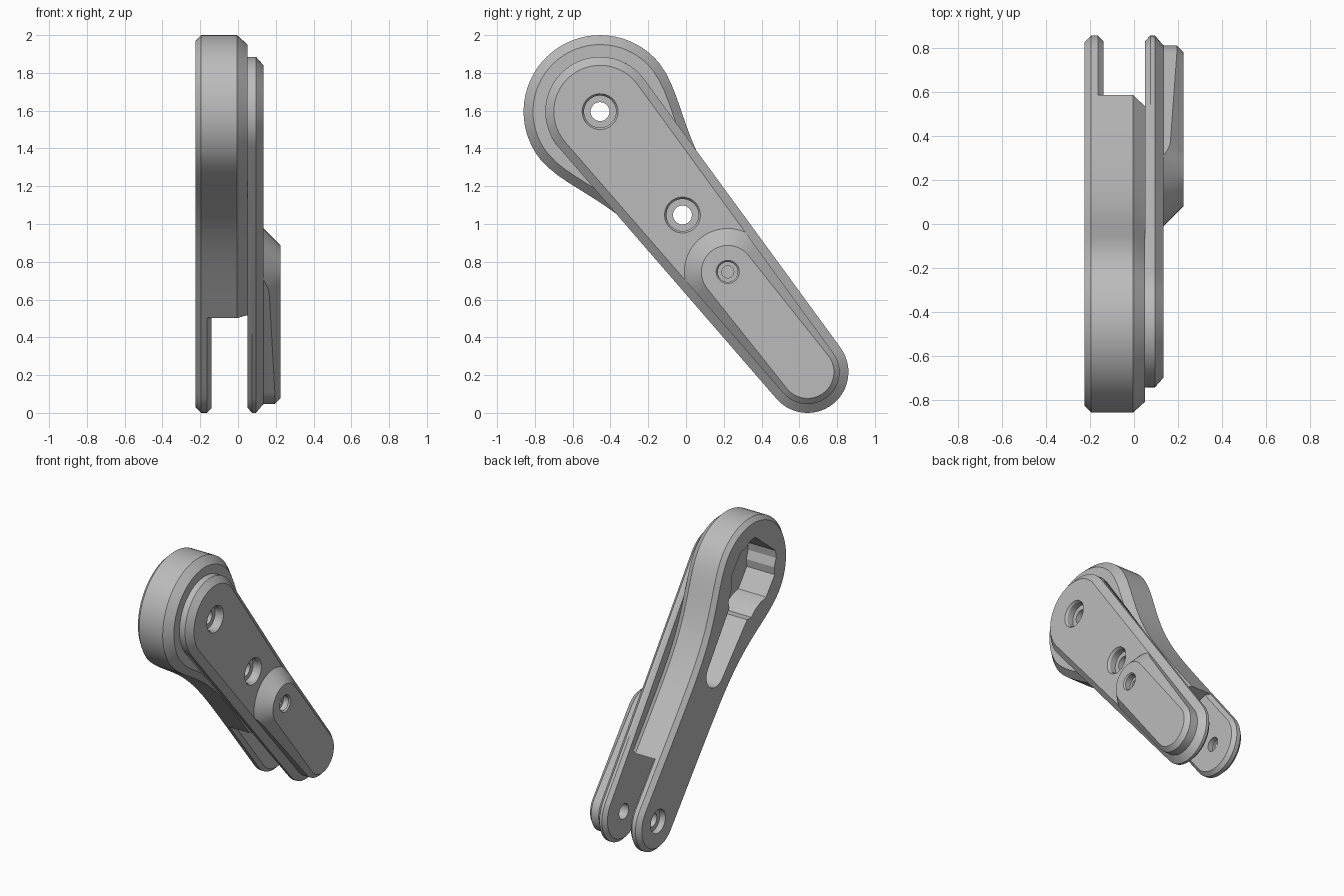
import bpy, bmesh, math
from mathutils import Vector

if "Cube" in bpy.data.objects:
    bpy.data.objects.remove(bpy.data.objects["Cube"], do_unlink=True)

# Arm frame: t runs from the big end to the small end, p runs across
BIG = Vector((-0.455, 1.595))
SMALL = Vector((0.643, 0.217))
LENGTH = (SMALL - BIG).length
ALONG = (SMALL - BIG).normalized()
ACROSS = Vector((-ALONG.y, ALONG.x))
PIVOT_T, SCREW_T, BOSS_T = 0.0, 0.70, 1.085

grey = bpy.data.materials.new("grey_plastic")
grey.use_nodes = True
grey.diffuse_color = (0.5, 0.5, 0.5, 1)
grey.node_tree.nodes["Principled BSDF"].inputs["Base Color"].default_value = (0.5, 0.5, 0.5, 1)


def arc(t, r, a0, a1, n):
    steps = [a0 + (a1 - a0) * i / n for i in range(n + 1)]
    return [(t + r * math.cos(a), r * math.sin(a)) for a in steps]


def circle(t, r):
    return arc(t, r, 0, math.tau, 32)[:-1]


def hull(t0, r0, t1, r1):
    """Outline wrapped around two circles on the arm axis."""
    a = math.acos((r0 - r1) / (t1 - t0))
    return arc(t0, r0, a, math.tau - a, 28) + arc(t1, r1, -a, a, 28)


def waisted(inset):
    """Outline with a big round head flowing into a narrow arm."""
    half = math.pi / 2
    ts = [LENGTH * i / 28 for i in range(1, 28)]
    ws = [0.217 + 0.188 * math.exp(-(t / 0.42) ** 1.8) - inset for t in ts]
    low = [(t, -w) for t, w in zip(ts, ws)]
    high = [(t, w) for t, w in zip(ts, ws)]
    return (arc(0, 0.405 - inset, half, 3 * half, 32) + low
            + arc(LENGTH, 0.217 - inset, -half, half, 24) + high[::-1])


def loft(name, rings):
    """Closed solid through (x, outline) rings."""
    bm = bmesh.new()
    loops = []
    for x, outline in rings:
        loop = []
        for t, p in outline:
            yz = BIG + ALONG * t + ACROSS * p
            loop.append(bm.verts.new((x, yz.x, yz.y)))
        loops.append(loop)
    for a, b in zip(loops, loops[1:]):
        for i in range(len(a)):
            j = (i + 1) % len(a)
            bm.faces.new((a[i], a[j], b[j], b[i]))
    bm.faces.new(loops[0][::-1])
    bm.faces.new(loops[-1])
    bmesh.ops.recalc_face_normals(bm, faces=bm.faces)
    mesh = bpy.data.meshes.new(name)
    bm.to_mesh(mesh)
    bm.free()
    mesh.materials.append(grey)
    obj = bpy.data.objects.new(name, mesh)
    bpy.context.collection.objects.link(obj)
    return obj


def bore(t, steps):
    return loft("bore_cutter", [(x, circle(t, r)) for x, r in steps])


def carve(obj, cutter, operation="DIFFERENCE"):
    bpy.context.view_layer.objects.active = obj
    mod = obj.modifiers.new("carve", "BOOLEAN")
    mod.operation, mod.object, mod.solver = operation, cutter, "EXACT"
    bpy.ops.object.modifier_apply(modifier=mod.name)
    bpy.data.objects.remove(cutter, do_unlink=True)


def slot_block():
    """Everything past the slanted floor of the fork slot."""
    a, b = Vector((0.166, 0.51)), Vector((0.56, 0.625))
    d = (b - a) * 2
    down = Vector((0, -1.5))
    corners = [a - d, b + d, b + d + down, a - d + down]
    local = [((c - BIG).dot(ALONG), (c - BIG).dot(ACROSS)) for c in corners]
    return loft("slot_cutter", [(-0.5, local), (0.5, local)])


# Main body with chamfered rims
body = loft("main_body", [(-0.225, waisted(0.03)), (-0.195, waisted(0)),
                          (-0.005, waisted(0)), (0.05, waisted(0.05))])
carve(body, slot_block())

# Horn-shaped pocket in the body's flat side
side = [(-0.22, 0.15), (-0.18, 0.19), (-0.12, 0.21), (-0.08, 0.25), (0.08, 0.25),
        (0.13, 0.21), (0.19, 0.18), (0.25, 0.17), (0.28, 0.13)]
pocket = ([(t, -p) for t, p in side] + arc(SCREW_T, 0.105, -1.5, 1.5, 16) + side[::-1])
carve(body, loft("pocket_cutter", [(-0.3, pocket), (0.0, pocket)]))
for t in (PIVOT_T, SCREW_T):
    carve(body, bore(t, [(-0.05, 0.05), (0.1, 0.05)]))

# Thin fork tine continuing the body
tine = loft("fork_tine", [(-0.225, waisted(0.03)), (-0.195, waisted(0)),
                          (-0.165, waisted(0)), (-0.14, waisted(0.025))])
carve(tine, slot_block(), "INTERSECT")
carve(tine, bore(LENGTH, [(-0.3, 0.085), (-0.18, 0.085), (-0.18, 0.05), (-0.1, 0.05)]))

# Raised cover plate, which is also the second tine
plate = loft("cover_plate", [(0.05, hull(0, 0.29, LENGTH, 0.19)),
                             (0.075, hull(0, 0.29, LENGTH, 0.217)),
                             (0.095, hull(0, 0.29, LENGTH, 0.217)),
                             (0.135, hull(0, 0.245, LENGTH, 0.17))])
for t in (PIVOT_T, SCREW_T):
    carve(plate, bore(t, [(0.15, 0.105), (0.12, 0.085), (0.075, 0.085),
                          (0.075, 0.05), (0.0, 0.05)]))
carve(plate, bore(LENGTH, [(0.0, 0.055), (0.12, 0.055)]))

# Sloped boss trimmed to the plate's edge
boss = loft("end_boss", [(0.125, hull(BOSS_T, 0.24, LENGTH, 0.2401)),
                         (0.225, hull(BOSS_T, 0.14, LENGTH, 0.1401))])
trim = hull(0, 0.245, LENGTH, 0.17)
carve(boss, loft("trim_cutter", [(0.0, trim), (0.4, trim)]), "INTERSECT")
carve(boss, bore(BOSS_T, [(0.235, 0.07), (0.215, 0.053), (0.175, 0.053),
                          (0.175, 0.032), (0.14, 0.032)]))

# Smooth rounded walls, crisp rims
for obj in (body, tine, plate, boss):
    bpy.ops.object.select_all(action="DESELECT")
    obj.select_set(True)
    bpy.context.view_layer.objects.active = obj
    bpy.ops.object.shade_smooth_by_angle(angle=math.radians(25))
